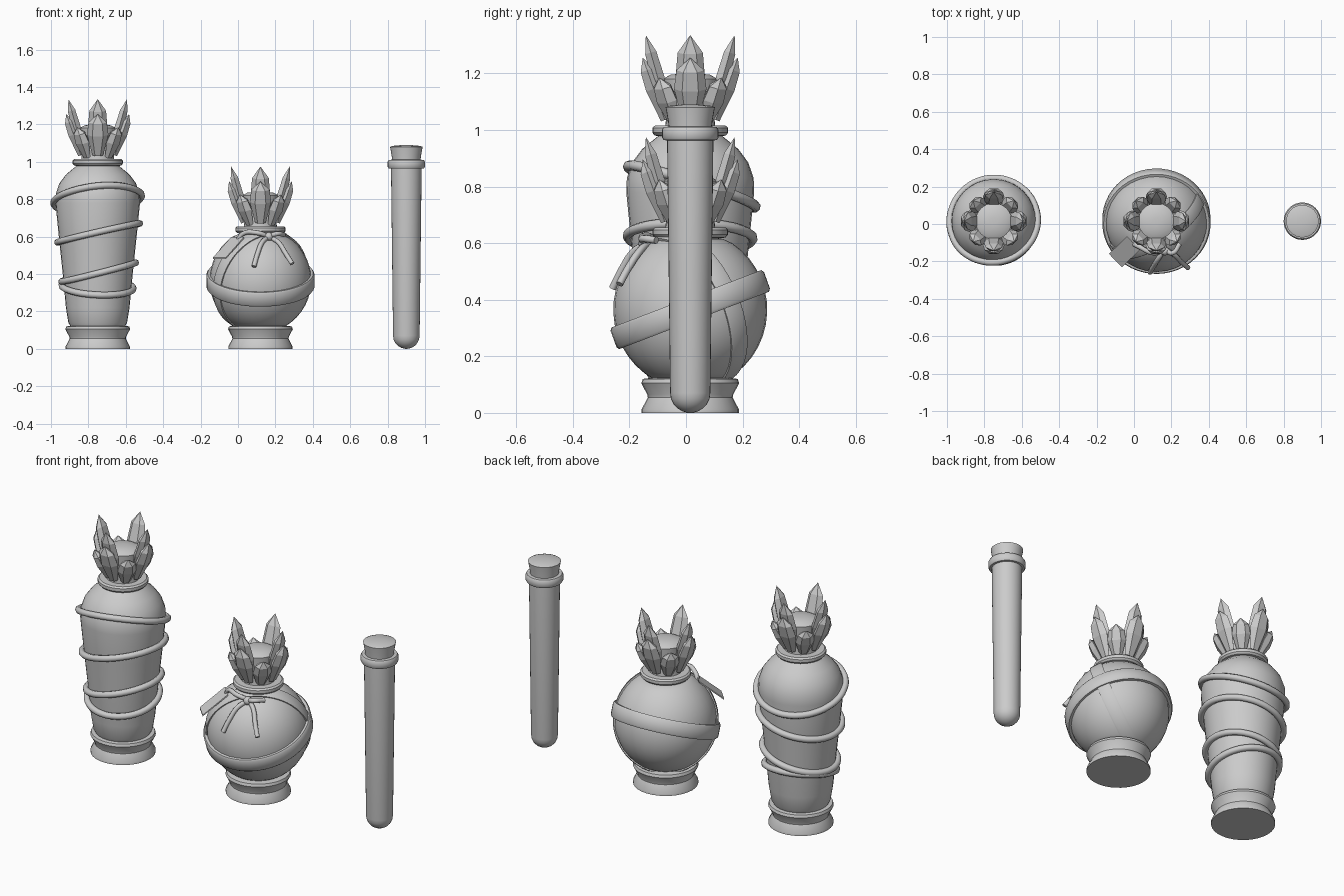
import bpy, bmesh, math
from mathutils import Vector

if "Cube" in bpy.data.objects:
    bpy.data.objects.remove(bpy.data.objects["Cube"], do_unlink=True)

# One plain clay colour for everything
clay = bpy.data.materials.new("clay_grey")
clay.use_nodes = True
clay.diffuse_color = (0.6, 0.6, 0.6, 1)
clay.node_tree.nodes["Principled BSDF"].inputs["Base Color"].default_value = (0.6, 0.6, 0.6, 1)

DEPTH = 0.015
TALL, ROUND, TUBE = (Vector((x, DEPTH, 0)) for x in (-0.75, 0.12, 0.9))


def finish(obj, angle=35):
    """Give an object its colour and shading."""
    obj.data.materials.clear()
    obj.data.materials.append(clay)
    bpy.ops.object.select_all(action="DESELECT")
    obj.select_set(True)
    bpy.context.view_layer.objects.active = obj
    if angle:
        bpy.ops.object.shade_smooth_by_angle(angle=math.radians(angle))


def mesh_object(name, bm, angle=35):
    bmesh.ops.recalc_face_normals(bm, faces=bm.faces)
    mesh = bpy.data.meshes.new(name)
    bm.to_mesh(mesh)
    bm.free()
    obj = bpy.data.objects.new(name, mesh)
    bpy.context.collection.objects.link(obj)
    finish(obj, angle)


def bridge(bm, a, b):
    for i in range(len(a)):
        j = (i + 1) % len(a)
        bm.faces.new((a[i], a[j], b[j], b[i]))


def lathe(name, center, profile, sides=32):
    """Spin a (radius, height) profile and cap both ends."""
    bm = bmesh.new()
    rings = []
    for r, z in profile:
        angles = [math.tau * i / sides for i in range(sides)]
        rings.append([bm.verts.new(center + Vector((r * math.cos(a), r * math.sin(a), z))) for a in angles])
    for a, b in zip(rings, rings[1:]):
        bridge(bm, a, b)
    bm.faces.new(rings[0])
    bm.faces.new(rings[-1])
    mesh_object(name, bm)


def cord(name, points, radius, cyclic=False):
    """Round cord through the points."""
    curve = bpy.data.curves.new(name, "CURVE")
    curve.dimensions = "3D"
    curve.bevel_depth = radius
    curve.bevel_resolution = 2
    curve.use_fill_caps = True
    curve.resolution_u = 6
    spline = curve.splines.new("BEZIER")
    spline.bezier_points.add(len(points) - 1)
    for bp, p in zip(spline.bezier_points, points):
        bp.co = p
        bp.handle_left_type = bp.handle_right_type = "AUTO"
    spline.use_cyclic_u = cyclic
    obj = bpy.data.objects.new(name, curve)
    bpy.context.collection.objects.link(obj)
    bpy.ops.object.select_all(action="DESELECT")
    obj.select_set(True)
    bpy.context.view_layer.objects.active = obj
    bpy.ops.object.convert(target="MESH")
    finish(bpy.context.object, 50)


def crystal(name, center, azimuth, base, tip, width, thick):
    """Flattened six-sided shard leaning outward from base to tip (radius, height)."""
    out = Vector((math.cos(azimuth), math.sin(azimuth), 0))
    side = Vector((-out.y, out.x, 0))
    start = center + out * base[0] + Vector((0, 0, base[1]))
    end = center + out * tip[0] + Vector((0, 0, tip[1]))
    normal = (end - start).normalized().cross(side)
    bm = bmesh.new()
    rings = []
    for t, s in ((0, 0.5), (0.5, 1), (0.8, 0.85)):
        ring = []
        for i in range(6):
            a = math.tau * i / 6
            offset = side * math.cos(a) * width / 2 + normal * math.sin(a) * thick / 2
            ring.append(bm.verts.new(start.lerp(end, t) + offset * s))
        rings.append(ring)
    bridge(bm, rings[0], rings[1])
    bridge(bm, rings[1], rings[2])
    bm.faces.new(rings[0])
    point = bm.verts.new(end)
    for i in range(6):
        bm.faces.new((rings[2][i], rings[2][(i + 1) % 6], point))
    mesh_object(name, bm, 0)


def bottle_top(label, center, z):
    """Collar, stopper and crown of shards, measured up from the collar."""
    lathe(label + "_collar", center, [(0.1, z - 0.04), (0.125, z - 0.035), (0.134, z - 0.025), (0.134, z - 0.008),
                                      (0.125, z), (0.09, z)])
    lathe(label + "_stopper", center, [(0.09, z - 0.02), (0.085, z + 0.03), (0.09, z + 0.1), (0.097, z + 0.165),
                                       (0.07, z + 0.18), (0.02, z + 0.185)])
    for i in range(4):
        a = math.tau * i / 4
        crystal(label + "_tall_shard", center, a, (0.07, z + 0.01), (0.157, z + 0.32), 0.105, 0.055)
        crystal(label + "_middle_shard", center, a, (0.09, z + 0.02), (0.168, z + 0.24), 0.115, 0.065)
        crystal(label + "_short_shard", center, a + math.tau / 8, (0.08, z + 0.01), (0.155, z + 0.17), 0.1, 0.06)


def foot(label, center):
    lathe(label + "_foot", center, [(0.172, 0), (0.172, 0.012), (0.15, 0.055), (0.152, 0.065), (0.173, 0.105),
                                    (0.168, 0.12), (0.13, 0.125)])


# Tall bottle
tall_profile = [(0.14, 0.11), (0.157, 0.14), (0.17, 0.22), (0.187, 0.4), (0.208, 0.6), (0.226, 0.78),
                (0.224, 0.83), (0.205, 0.885), (0.17, 0.932), (0.13, 0.965), (0.105, 0.985)]
foot("tall_bottle", TALL)
lathe("tall_bottle_body", TALL, tall_profile)
bottle_top("tall_bottle", TALL, 1.015)


def tall_radius(z):
    for (r0, z0), (r1, z1) in zip(tall_profile, tall_profile[1:]):
        if z0 <= z <= z1:
            return r0 + (r1 - r0) * (z - z0) / (z1 - z0)
    return tall_profile[-1][0]


# Cords wound round the tall bottle: height, slope along x, slope along y
for height, sx, sy in ((0.8, 0.1, -0.34), (0.62, 0.24, -0.02), (0.41, 0.24, 0.03), (0.33, -0.04, 0.2)):
    points = []
    for i in range(20):
        a = math.tau * i / 20
        x, y = math.cos(a), math.sin(a)
        z = height + 0.21 * (sx * x + sy * y)
        r = tall_radius(z) + 0.01
        points.append(TALL + Vector((r * x, r * y, z)))
    cord("tall_bottle_cord", points, 0.018, True)

# Round bottle
MIDDLE = ROUND + Vector((0, 0, 0.365))
RADII = Vector((0.272, 0.272, 0.28))
foot("round_bottle", ROUND)
lathe("round_bottle_body", ROUND,
      [(RADII.x * math.cos(t), MIDDLE.z + RADII.z * math.sin(t))
       for t in (math.radians(-62 + 119 * i / 14) for i in range(15))] + [(0.115, 0.615)])
lathe("round_bottle_neck_cord", ROUND, [(0.1, 0.57), (0.13, 0.575), (0.138, 0.588), (0.13, 0.602), (0.1, 0.607)])
bottle_top("round_bottle", ROUND, 0.655)


def on_body(direction, lift):
    d = direction.normalized()
    return MIDDLE + Vector((d.x * RADII.x, d.y * RADII.y, d.z * RADII.z)) * (1 + lift)


def strap(name, normal, width, lift):
    """Flat band wrapped round the round body."""
    n = Vector(normal).normalized()
    u = n.orthogonal().normalized()
    v = n.cross(u)
    bm = bmesh.new()
    rings = []
    for i in range(48):
        a = math.tau * i / 48
        d = u * math.cos(a) + v * math.sin(a)
        section = ((-1, -0.03), (-1, lift * 0.7), (-0.75, lift), (0.75, lift), (1, lift * 0.7), (1, -0.03))
        rings.append([bm.verts.new(on_body(d + n * s * width, h)) for s, h in section])
    for i in range(48):
        bridge(bm, rings[i], rings[(i + 1) % 48])
    mesh_object(name, bm, 40)


strap("round_bottle_wide_strap", (0, -0.35, 0.94), 0.14, 0.07)
strap("round_bottle_thin_strap", (-0.52, 0.77, 0.36), 0.13, 0.03)

# Tied cord hanging from the neck
knot = ROUND + Vector((0.045, -0.15, 0.6))
for name, path in (
        ("left_tie_end", ((0, 0, 0), (-0.035, -0.05, -0.03), (-0.06, -0.09, -0.09), (-0.08, -0.125, -0.16))),
        ("right_tie_end", ((0, 0, 0), (0.05, -0.03, -0.03), (0.09, -0.07, -0.09), (0.125, -0.1, -0.145))),
        ("left_tie_loop", ((0, 0, 0), (-0.06, -0.02, 0.02), (-0.14, 0.015, 0.015), (-0.17, 0.03, -0.03))),
        ("right_tie_loop", ((0, 0, 0), (0.04, -0.02, 0.015), (0.08, 0.03, 0.01)))):
    cord(name, [knot + Vector(p) for p in path], 0.013)
bm = bmesh.new()
bmesh.ops.create_icosphere(bm, subdivisions=2, radius=0.024)
bmesh.ops.translate(bm, verts=bm.verts, vec=knot + Vector((0, -0.01, 0)))
mesh_object("tie_knot", bm, 60)

# Square tag hanging over the shoulder
out = Vector((-0.72, -0.69, 0))
side = Vector((-out.y, out.x, 0))
bm = bmesh.new()
rings = [[bm.verts.new(ROUND + out * r + side * s + Vector((0, 0, z + lift)))
          for s, lift in ((-0.05, 0), (0.05, 0), (0.05, 0.008), (-0.05, 0.008))]
         for r, z in ((0.17, 0.59), (0.305, 0.48))]
bridge(bm, rings[0], rings[1])
bm.faces.new(rings[0])
bm.faces.new(rings[1])
mesh_object("hanging_tag", bm, 0)

# Test tube with rim and cork
lathe("test_tube", TUBE, [(0.071 * math.sin(t), 0.07 - 0.07 * math.cos(t))
                          for t in (math.radians(5 + 17 * i) for i in range(6))] + [(0.082, 0.98)])
lathe("test_tube_rim", TUBE, [(0.07, 0.962), (0.094, 0.964), (0.1, 0.974), (0.1, 1.0), (0.094, 1.01), (0.07, 1.012)])
lathe("test_tube_cork", TUBE, [(0.074, 0.99), (0.078, 1.03), (0.087, 1.08), (0.075, 1.085), (0.02, 1.09)])
